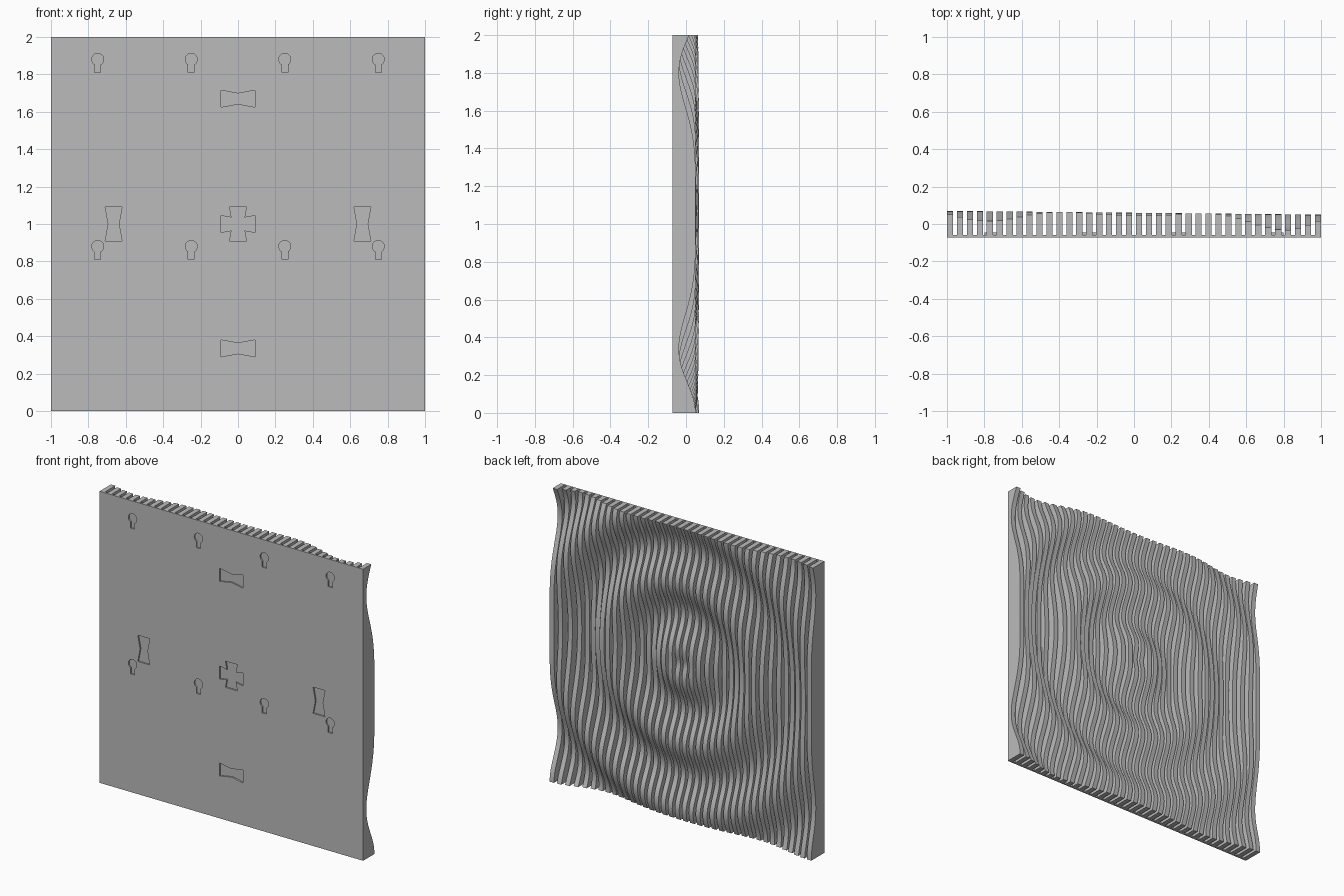
import bpy, bmesh, math

cube = bpy.data.objects.get("Cube")
if cube:
    bpy.data.objects.remove(cube, do_unlink=True)

FRONT, PLATE_BACK = -0.072, -0.06
SLATS, GAP, STEPS = 38, 0.02, 90
PITCH = (2 + GAP) / SLATS

grey = bpy.data.materials.new("plain grey")
grey.use_nodes = True
grey.diffuse_color = (0.5, 0.5, 0.5, 1)
grey.node_tree.nodes["Principled BSDF"].inputs["Base Color"].default_value = (0.5, 0.5, 0.5, 1)


def make_object(name, bm):
    bmesh.ops.recalc_face_normals(bm, faces=bm.faces)
    mesh = bpy.data.meshes.new(name)
    bm.to_mesh(mesh)
    bm.free()
    mesh.materials.append(grey)
    obj = bpy.data.objects.new(name, mesh)
    bpy.context.collection.objects.link(obj)
    return obj


def add_prism(bm, points, offset):
    """Close a planar outline and extrude it along the offset."""
    face = bm.faces.new([bm.verts.new(p) for p in points])
    new = bmesh.ops.extrude_face_region(bm, geom=[face])["geom"]
    verts = [g for g in new if isinstance(g, bmesh.types.BMVert)]
    bmesh.ops.translate(bm, verts=verts, vec=offset)


def add_box(bm, x0, x1, y0, y1, z0, z1):
    add_prism(bm, [(x0, y0, z0), (x1, y0, z0), (x1, y0, z1), (x0, y0, z1)], (0, y1 - y0, 0))


def ripple(x, z):
    """Height of the round waves, deeper toward one side."""
    r = math.hypot(x, z - 1.07)
    depth = 0.034 + 0.01 * x
    return 0.06 - 0.01 * x - depth * (1 - math.cos(math.tau * (r - 0.1) / 0.45))


# Outlines of the recesses, as (x, z) around their own centre
bowtie = [(-.09, -.045), (0, -.028), (.09, -.045), (.09, .045), (0, .028), (-.09, .045)]
upright_bowtie = [(z, x) for x, z in bowtie]
cross = []
for turn in range(4):
    c, s = round(math.cos(turn * math.pi / 2)), round(math.sin(turn * math.pi / 2))
    for x, z in [(.09, -.045), (.09, .045), (.0345, .0345)]:
        cross.append((c * x - s * z, s * x + c * z))
keyhole = [(.032 * math.cos(math.radians(a)), .032 * math.sin(math.radians(a)))
           for a in range(-60, 241, 15)]
keyhole += [(-.016, -.07), (.016, -.07)]

recesses = [(bowtie, 0, 1.67), (bowtie, 0, 0.335), (cross, 0, 1.0),
            (upright_bowtie, -.665, 1.0), (upright_bowtie, .665, 1.0)]
hangers = [(x, z) for x in (-.75, -.25, .25, .75) for z in (.88, 1.88)]
recesses += [(keyhole, x, z) for x, z in hangers]

# Back plate with recesses cut into it
bm = bmesh.new()
add_box(bm, -1, 1, FRONT, PLATE_BACK, 0, 2)
plate = make_object("mounting_plate", bm)
bm = bmesh.new()
for outline, cx, cz in recesses:
    add_prism(bm, [(cx + x, FRONT - 0.02, cz + z) for x, z in outline], (0, 0.03, 0))
cutter = make_object("recess_cutter", bm)
cutter.hide_render = True
cut = plate.modifiers.new("recesses", "BOOLEAN")
cut.operation, cut.solver, cut.object = "DIFFERENCE", "EXACT", cutter
bpy.context.view_layer.objects.active = plate
bpy.ops.object.modifier_apply(modifier=cut.name)
bpy.data.objects.remove(cutter, do_unlink=True)

# Raised pads behind the keyholes
bm = bmesh.new()
for x, z in hangers:
    add_box(bm, x - .05, x + .05, PLATE_BACK - .001, PLATE_BACK + .014, z - .09, z + .05)
make_object("hanger_pads", bm)

# Upright slats whose back edges follow the ripples
bm = bmesh.new()
for i in range(SLATS):
    left = -1 + i * PITCH
    middle = left + (PITCH - GAP) / 2
    profile = [(left, PLATE_BACK - .001, 2), (left, PLATE_BACK - .001, 0)]
    for k in range(STEPS + 1):
        z = 2 * k / STEPS
        profile.append((left, ripple(middle, z), z))
    add_prism(bm, profile, (PITCH - GAP, 0, 0))
slats = make_object("rippled_slats", bm)
bpy.ops.object.select_all(action="DESELECT")
slats.select_set(True)
bpy.context.view_layer.objects.active = slats
bpy.ops.object.shade_smooth_by_angle(angle=math.radians(30))
